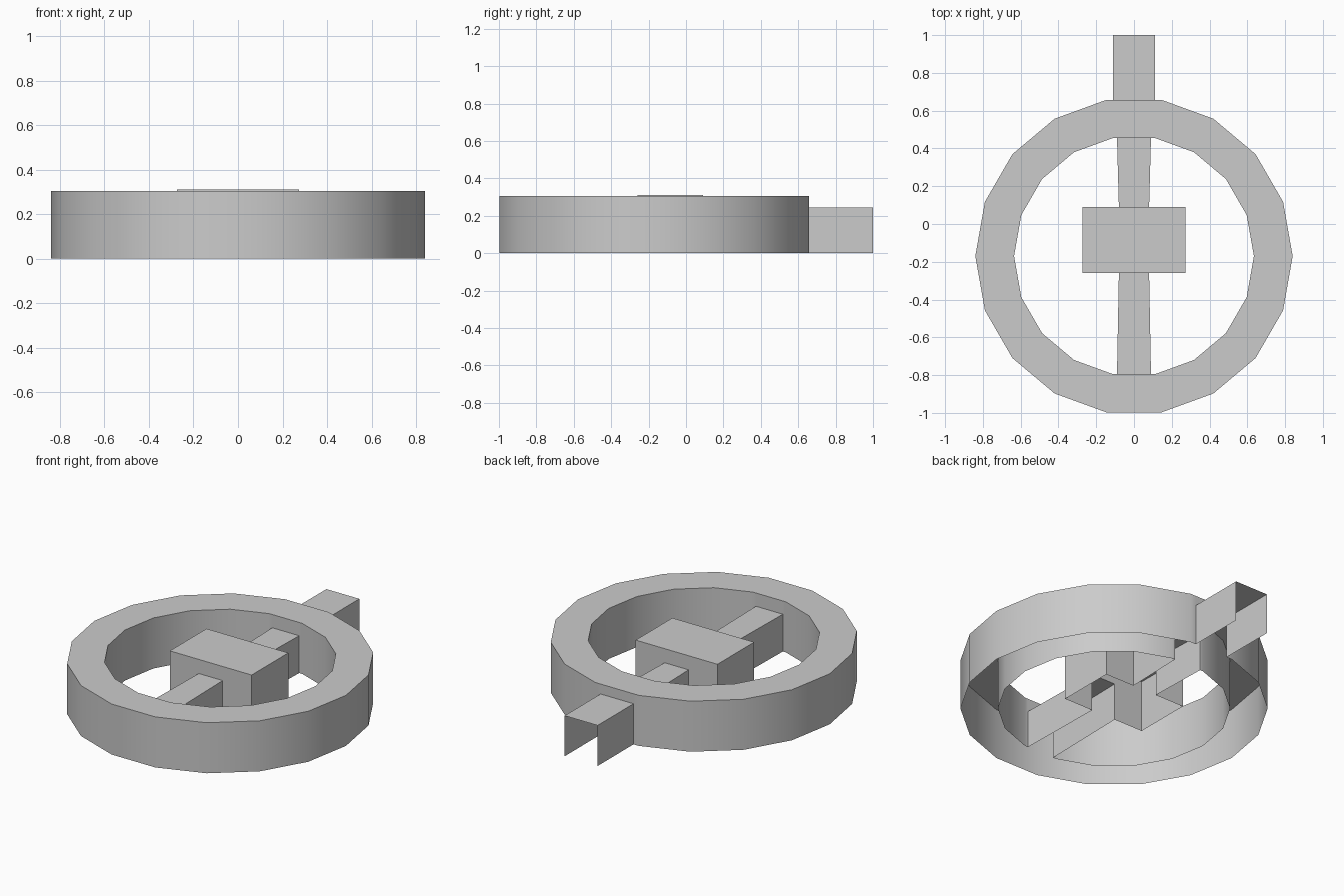
import bpy, bmesh, math
from mathutils import Vector

cube = bpy.data.objects.get("Cube")
if cube:
    bpy.data.objects.remove(cube, do_unlink=True)

grey = bpy.data.materials.new("light grey")
grey.use_nodes = True
colour = (0.6, 0.6, 0.6, 1)
grey.diffuse_color = colour
grey.node_tree.nodes["Principled BSDF"].inputs["Base Color"].default_value = colour

SIDES = 18
RING_Y = -0.17
RING_TOP = 0.305
BLOCK_TOP = 0.31
ARM_TOP, ARM_END, ARM_ROOT = 0.225, 0.09, 0.08
HANDLE_TOP, HANDLE_HALF = 0.245, 0.11


def face(bm, points):
    return bm.faces.new([bm.verts.new(p) for p in points])


def wall(bm, a, b, top, bottom=0.0):
    """Upright sheet whose outside lies to the right of a -> b."""
    face(bm, [(*a, bottom), (*b, bottom), (*b, top), (*a, top)])


def wall_with_opening(bm, a, b, top, half, head):
    """Upright sheet with a doorway around x = 0."""
    a, b = Vector(a), Vector(b)
    middle, along = (a + b) / 2, (b - a).normalized()
    c, d = middle - along * half, middle + along * half
    wall(bm, a, c, top)
    wall(bm, d, b, top)
    wall(bm, c, d, top, head)


def finish(bm, name):
    bmesh.ops.remove_doubles(bm, verts=bm.verts, dist=0.0005)
    mesh = bpy.data.meshes.new(name)
    bm.to_mesh(mesh)
    bm.free()
    mesh.materials.append(grey)
    obj = bpy.data.objects.new(name, mesh)
    bpy.context.collection.objects.link(obj)
    bpy.ops.object.select_all(action="DESELECT")
    obj.select_set(True)
    bpy.context.view_layer.objects.active = obj
    bpy.ops.object.shade_smooth_by_angle(angle=math.radians(30))


def circle(radius):
    return [(radius * math.cos(math.tau * i / SIDES),
             RING_Y + radius * math.sin(math.tau * i / SIDES)) for i in range(SIDES)]


# Ring: roof and two walls, open underneath
bm = bmesh.new()
outer, inner = circle(0.84), circle(0.635)
back, front = 4, 13
for i in range(SIDES):
    j = (i + 1) % SIDES
    face(bm, [(*p, RING_TOP) for p in (outer[i], outer[j], inner[j], inner[i])])
    if i == back:
        wall_with_opening(bm, outer[i], outer[j], RING_TOP, HANDLE_HALF, HANDLE_TOP)
    else:
        wall(bm, outer[i], outer[j], RING_TOP)
    if i in (back, front):
        wall_with_opening(bm, inner[j], inner[i], RING_TOP, ARM_END, ARM_TOP)
    else:
        wall(bm, inner[j], inner[i], RING_TOP)
finish(bm, "ring")

# Central block: open underneath and where the arms enter
bm = bmesh.new()
x, y0, y1 = 0.273, -0.26, 0.09
corners = [(-x, y0), (x, y0), (x, y1), (-x, y1)]
face(bm, [(*p, BLOCK_TOP) for p in corners])
for i in range(4):
    a, b = corners[i], corners[(i + 1) % 4]
    if i % 2 == 0:
        wall_with_opening(bm, a, b, BLOCK_TOP, ARM_ROOT, ARM_TOP)
    else:
        wall(bm, a, b, BLOCK_TOP)
finish(bm, "central_block")


# Channels: a roof and two side walls running along y
def channel(name, start, end, half_start, half_end, top):
    bm = bmesh.new()
    a, b = (-half_start, start), (half_start, start)
    c, d = (half_end, end), (-half_end, end)
    face(bm, [(*p, top) for p in (a, b, c, d)])
    wall(bm, b, c, top)
    wall(bm, d, a, top)
    finish(bm, name)


ring_back, ring_front = inner[back][1], inner[front][1]
channel("front_arm", ring_front, y0, ARM_END, ARM_ROOT, ARM_TOP)
channel("back_arm", y1, ring_back, ARM_ROOT, ARM_END, ARM_TOP)
channel("back_handle", outer[back][1], 1.0, HANDLE_HALF, HANDLE_HALF, HANDLE_TOP)
